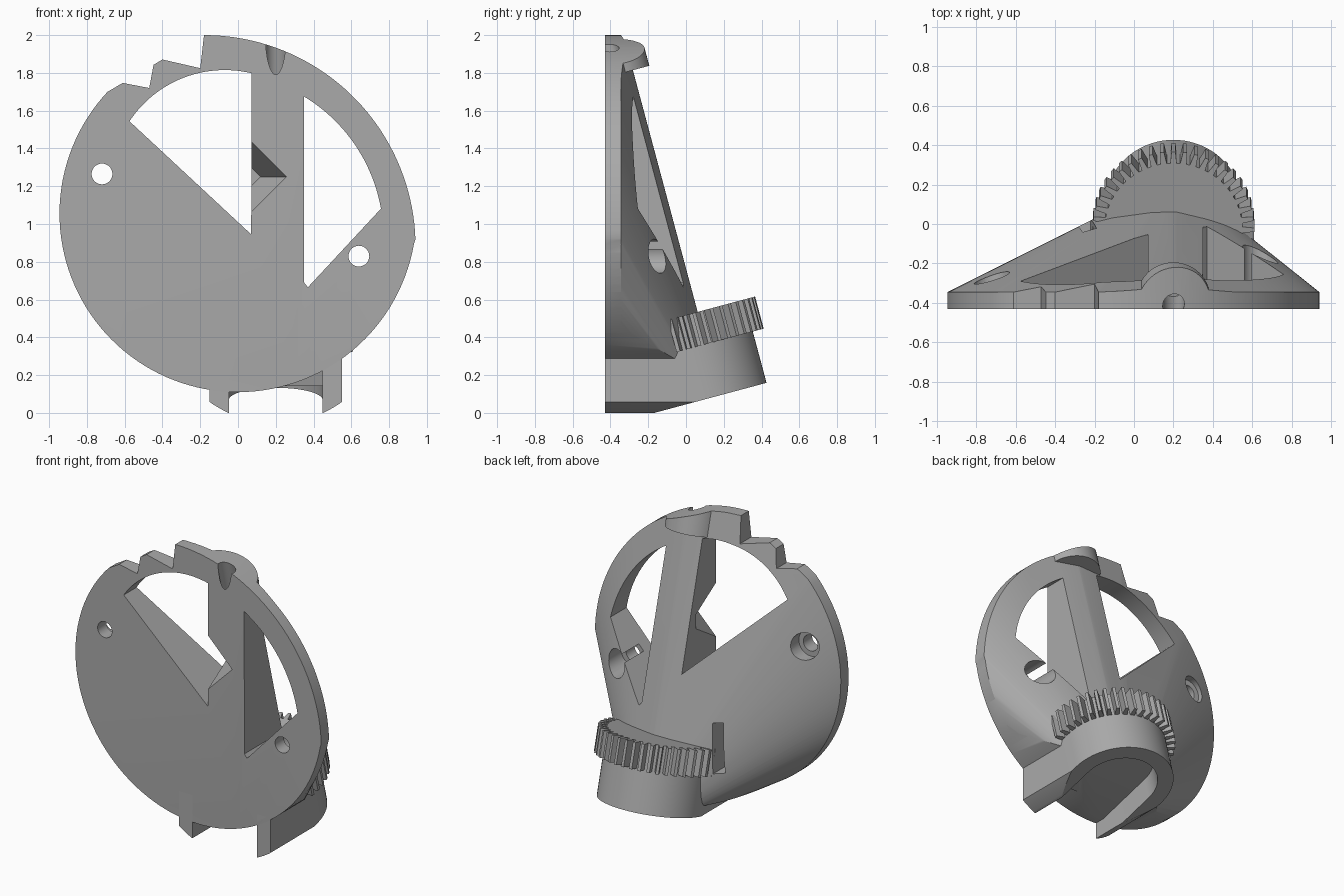
import bpy, bmesh, math
from mathutils import Matrix, Vector

cube = bpy.data.objects.get("Cube")
if cube:
    bpy.data.objects.remove(cube, do_unlink=True)

grey = bpy.data.materials.new("plain_grey")
grey.use_nodes = True
grey.diffuse_color = (0.4, 0.4, 0.4, 1)
grey.node_tree.nodes["Principled BSDF"].inputs["Base Color"].default_value = (0.4, 0.4, 0.4, 1)

FRONT, RIM, SX = -0.43, -0.345, 0.2
TILT = math.radians(15)
# Tilted shaft frame: local z runs up the leaning shaft
SHAFT = Matrix.Translation((SX, -0.03, 0.51)) @ Matrix.Rotation(TILT, 4, 'X')
# Upright frame: local x, y, z become world x, z, -y
UPRIGHT = Matrix.Rotation(math.pi / 2, 4, 'X')


def arc(cx, cy, r, a0, a1, n):
    angles = [math.radians(a0 + (a1 - a0) * i / n) for i in range(n + 1)]
    return [(cx + r * math.cos(a), cy + r * math.sin(a)) for a in angles]


def circle(cx, cy, r, n=48):
    return arc(cx, cy, r, 0, 360, n)[:-1]


def to_object(name, bm):
    bmesh.ops.recalc_face_normals(bm, faces=bm.faces)
    mesh = bpy.data.meshes.new(name)
    bm.to_mesh(mesh)
    bm.free()
    mesh.materials.append(grey)
    obj = bpy.data.objects.new(name, mesh)
    bpy.context.collection.objects.link(obj)
    return obj


def prism(name, pts, lo, hi, frame):
    bm = bmesh.new()
    base = bm.faces.new([bm.verts.new(frame @ Vector((x, y, lo))) for x, y in pts])
    new = bmesh.ops.extrude_face_region(bm, geom=[base])["geom"]
    shift = frame.to_3x3() @ Vector((0, 0, hi - lo))
    bmesh.ops.translate(bm, vec=shift, verts=[v for v in new if isinstance(v, bmesh.types.BMVert)])
    return to_object(name, bm)


def through(name, pts, y0=-0.6, y1=0.6):
    return prism(name, pts, -y1, -y0, UPRIGHT)


def combine(obj, tool, how='DIFFERENCE', keep=False):
    mod = obj.modifiers.new(how, 'BOOLEAN')
    mod.operation, mod.solver, mod.object = how, 'EXACT', tool
    bpy.context.view_layer.objects.active = obj
    bpy.ops.object.modifier_apply(modifier=mod.name)
    if not keep:
        bpy.data.objects.remove(tool, do_unlink=True)


# Plate outline: large upper arc, main round, two steps at the upper right side
big_arc = arc(-0.18, 0.88, 1.12, 90, 2, 40)
main_arc = arc(0, 1.055, 0.945, -10, -223, 80)
steps = [(-0.68, 1.76), (-0.47, 1.72), (-0.44, 1.88), (-0.20, 1.825)]
outline = big_arc + main_arc + steps

# Plate body: skin stretched from the thin plate over the leaning spine
bm = bmesh.new()
for x, z in big_arc + main_arc:
    for y in (FRONT, RIM):
        bm.verts.new((x, y, z))
for x, y in circle(0, 0, 0.095, 32):
    for t in (-0.6, 1.5):
        bm.verts.new(SHAFT @ Vector((x, y, t)))
hull = bmesh.ops.convex_hull(bm, input=bm.verts)
loose = [v for v in bm.verts if not v.link_faces]
bmesh.ops.delete(bm, geom=loose, context='VERTS')
plate = to_object("plate_body", bm)

# Round boss at the top of the spine
combine(plate, prism("top_boss", circle(0, 0, 0.185), 1.325, 1.7, SHAFT), 'UNION')
combine(plate, through("plate_outline", outline, FRONT, 0.9), 'INTERSECT')

# Windows on both sides of the spine
left_window = arc(-0.07, 1.21, 0.605, 146.5, 76.5, 30) + [(0.07, 0.945)]
right_window = arc(-0.1, 0.93, 0.87, 59, 10, 24) + [(0.37, 0.665), (0.35, 0.69)]
for pts in (left_window, right_window):
    combine(plate, through("window_cutter", pts))

# Screw holes, widened at the back
for x, z in ((-0.72, 1.265), (0.64, 0.83)):
    combine(plate, through("hole_cutter", circle(x, z, 0.055, 32)))
    combine(plate, through("counterbore_cutter", circle(x, z, 0.09, 32), -0.335, 0.6))

# Pointed notch in the side of the spine
bm = bmesh.new()
place = Matrix.Translation((0.07, FRONT + 0.1, 1.25)) @ Matrix.Rotation(-math.pi / 2, 4, 'X')
bmesh.ops.create_cone(bm, cap_ends=True, segments=4, radius1=0.2, radius2=0.05,
                      depth=0.24, matrix=place)
combine(plate, to_object("notch_cutter", bm))

# Shaft bore through the boss
combine(plate, prism("bore_cutter", circle(0, 0, 0.055, 32), 1.1, 1.8, SHAFT))

# Narrow slot in the back skin
slot = [(-0.29, 0.37), (-0.22, 0.36), (-0.19, 0.69), (-0.26, 0.70)]
combine(plate, through("slot_cutter", slot, -0.15, 0.5))


def u_shape(r, front):
    return arc(0, 0, r, 0, 180, 40) + [(-r, front), (r, front)]


# Socket: half round wall with two straight legs reaching the front
socket = prism("socket", u_shape(0.35, -0.8), -0.457, -0.1, SHAFT)
gap = [(-0.248, -0.9), (0.248, -0.9), (0.248, -0.3), (-0.248, -0.3)]
combine(socket, prism("leg_gap_cutter", gap, -0.9, 0.3, SHAFT))
combine(socket, through("leg_rounding", circle(SX, 0.545, 0.6, 96), FRONT, 0.9), 'INTERSECT')
floor = [(-1, 0), (1, 0), (1, 1), (-1, 1)]
combine(socket, through("floor_clip", floor, -0.9, 0.9), 'INTERSECT')

# Hollow underneath
hollow = prism("hollow_cutter", u_shape(0.248, -0.9), -0.9, -0.3, SHAFT)
combine(plate, hollow, keep=True)
combine(socket, hollow)

# Gear sector: teeth on the back, plain round where it meets the body
teeth, root, tip = 44, 0.35, 0.41
pitch = 2 * math.pi / teeth
profile = []
for i in range(teeth):
    mid = math.pi / 2 + i * pitch
    toothed = math.sin(mid) > -0.27
    for off, r in ((-0.32, root), (-0.17, tip), (0.17, tip), (0.32, root)):
        a = mid + off * pitch
        rad = r if toothed else root
        profile.append((rad * math.cos(a), rad * math.sin(a)))
gear = prism("gear_sector", profile, -0.176, 0, SHAFT)

# Smooth curved faces, keep edges sharp
bpy.ops.object.select_all(action='DESELECT')
for obj in (plate, socket, gear):
    obj.select_set(True)
    bpy.context.view_layer.objects.active = obj
    bpy.ops.object.shade_smooth_by_angle(angle=math.radians(25))
    obj.select_set(False)
